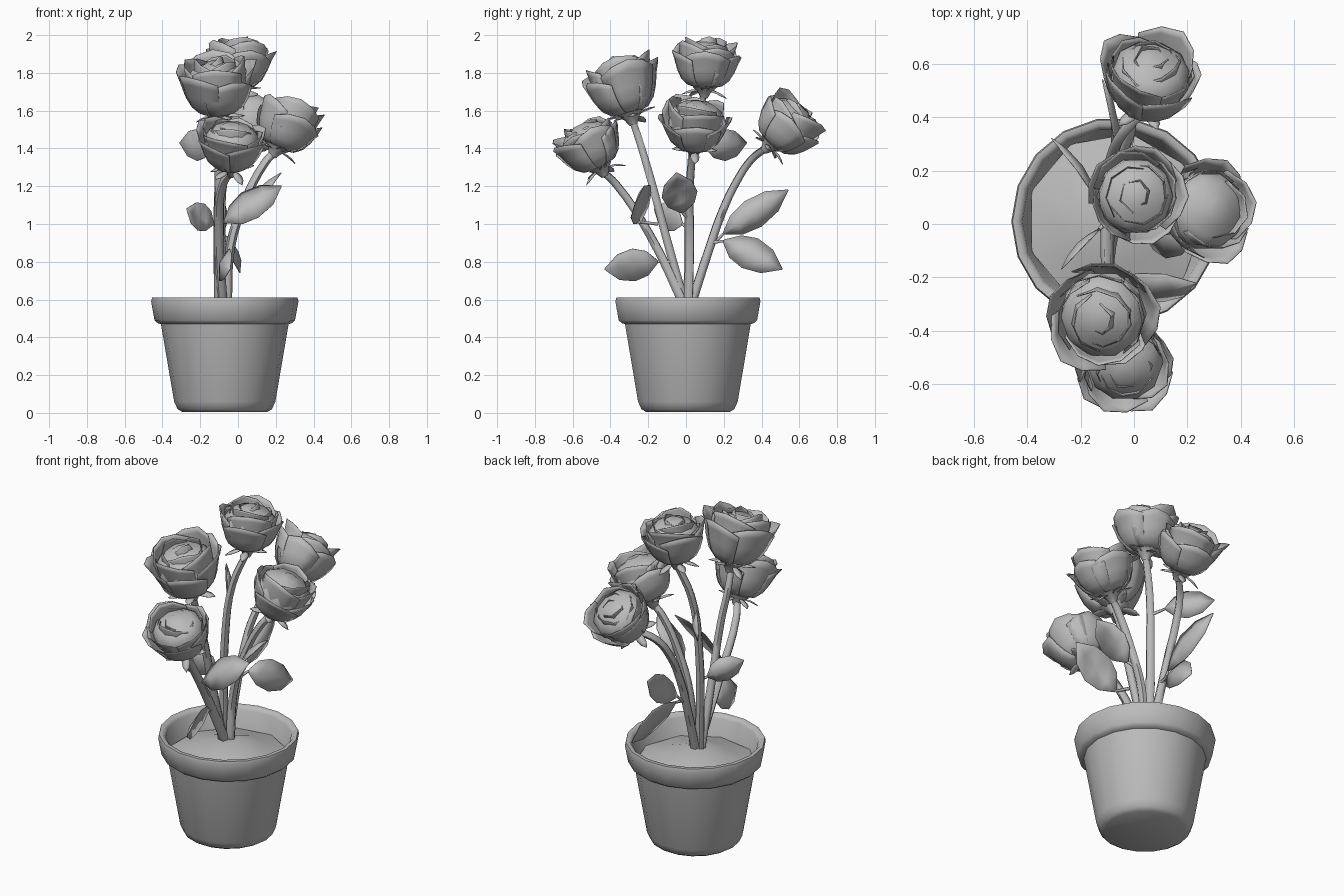
import bpy, bmesh, math, random
from mathutils import Vector

random.seed(4)
if "Cube" in bpy.data.objects:
    bpy.data.objects.remove(bpy.data.objects["Cube"])

grey = bpy.data.materials.new("plain grey")
grey.use_nodes = True
grey.diffuse_color = (0.5, 0.5, 0.5, 1)
grey.node_tree.nodes["Principled BSDF"].inputs["Base Color"].default_value = (0.5, 0.5, 0.5, 1)

parts = []
UP = Vector((0, 0, 1))


def finish(name, bm, thickness=0):
    bmesh.ops.remove_doubles(bm, verts=bm.verts, dist=0.0001)
    mesh = bpy.data.meshes.new(name)
    bm.to_mesh(mesh)
    bm.free()
    mesh.materials.append(grey)
    ob = bpy.data.objects.new(name, mesh)
    bpy.context.collection.objects.link(ob)
    if thickness:
        mod = ob.modifiers.new("thickness", 'SOLIDIFY')
        mod.thickness = thickness
    parts.append(ob)


def add_grid(bm, rows):
    """Skin a list of rows of points."""
    grid = [[bm.verts.new(p) for p in row] for row in rows]
    for a, b in zip(grid, grid[1:]):
        for i in range(len(a) - 1):
            bm.faces.new((a[i], a[i + 1], b[i + 1], b[i]))


def lathe(name, profile, sides, place):
    bm = bmesh.new()
    add_grid(bm, [[place(r, math.tau * i / sides, z) for i in range(sides + 1)]
                  for r, z in profile])
    finish(name, bm)


def tube(name, points, r0, r1):
    curve = bpy.data.curves.new(name, 'CURVE')
    curve.dimensions = '3D'
    curve.bevel_depth = 1
    curve.bevel_resolution = 1
    curve.resolution_u = 4
    curve.use_fill_caps = True
    spline = curve.splines.new('BEZIER')
    spline.bezier_points.add(len(points) - 1)
    for i, (bp, p) in enumerate(zip(spline.bezier_points, points)):
        bp.co = p
        bp.handle_left_type = bp.handle_right_type = 'AUTO'
        bp.radius = r0 + (r1 - r0) * i / (len(points) - 1)
    ob = bpy.data.objects.new(name, curve)
    bpy.context.collection.objects.link(ob)
    bpy.ops.object.select_all(action='DESELECT')
    ob.select_set(True)
    bpy.context.view_layer.objects.active = ob
    bpy.ops.object.convert(target='MESH')
    ob = bpy.context.view_layer.objects.active
    ob.data.materials.clear()
    ob.data.materials.append(grey)
    parts.append(ob)


def add_blade(bm, base, tip, width, side, fold=0.15, bend=0.1):
    """Pointed oval blade folded along its midrib."""
    base, tip = Vector(base), Vector(tip)
    along = tip - base
    side = Vector(side)
    side = (side - along * side.dot(along) / along.length_squared).normalized()
    out = along.normalized().cross(side)
    rows = []
    for t, w in ((0, 0.08), (0.2, 0.75), (0.45, 1), (0.74, 0.78), (1, 0.02)):
        mid = base + along * t + out * along.length * bend * math.sin(math.pi * t)
        half = width * w / 2
        rows.append([mid + side * half * s - out * abs(s) * half * fold * 2 for s in (-1, 0, 1)])
    add_grid(bm, rows)


def rose(name, centre, axis, size, turn):
    axis = Vector(axis).normalized()
    rot = UP.rotation_difference(axis).to_matrix()
    centre = Vector(centre)

    def place(r, a, z):
        return centre + rot @ Vector((r * math.cos(a), r * math.sin(a), z)) * size

    # Rings of overlapping petals: count, radius, lip curl, top height, lowest visible part
    bm = bmesh.new()
    rings = ((5, 0.16, 0.016, 0.075, 0), (4, 0.142, 0.008, 0.105, 0.45),
             (3, 0.108, -0.01, 0.115, 0.8), (2, 0.066, -0.016, 0.12, 0.88))
    for k, (count, radius, lip, top, low) in enumerate(rings):
        for n in range(count):
            mid = turn + k * 0.7 + math.tau * n / count + random.uniform(-0.15, 0.15)
            half = math.pi / count * 1.3
            high = top + random.uniform(-0.035, 0.025)
            curl = lip + random.uniform(-0.012, 0.018)
            rows = []
            for step in (0, 0.08, 0.25, 0.5, 0.8, 1):
                v = low + (1 - low) * step
                row = []
                for u in (-1, -0.5, 0, 0.5, 1):
                    r = radius * (0.15 + 0.85 * math.sin(math.pi / 2 * v ** 0.45))
                    r += curl * v ** 4 * (1.3 - 0.8 * abs(u)) + 0.007 * u * v
                    z = -0.14 + (high + 0.14) * v - 0.045 * v * v * abs(u) ** 1.6
                    row.append(place(r, mid + half * u, z))
                rows.append(row)
            add_grid(bm, rows)
    finish(name + "_petals", bm, 0.004)

    # Closed heart of tightly packed petals
    lathe(name + "_heart", ((0.142, 0.0), (0.135, 0.05), (0.1, 0.082), (0.06, 0.093),
                            (0.035, 0.11), (0, 0.102)), 10, place)

    # Calyx with flaring sepals
    lathe(name + "_calyx", ((0.018, -0.19), (0.034, -0.16), (0.065, -0.132)), 8, place)
    bm = bmesh.new()
    for n in range(5):
        a = turn + math.tau * n / 5
        add_blade(bm, place(0.03, a, -0.15), place(0.12, a, -0.15 + random.uniform(-0.05, 0.02)),
                  0.045 * size, rot @ Vector((-math.sin(a), math.cos(a), 0)))
    finish(name + "_sepals", bm, 0.003)
    return centre - axis * 0.16 * size


# Pot and soil
def around_pot(r, a, z):
    return Vector((-0.07 + r * math.cos(a), 0.01 + r * math.sin(a), z))


lathe("pot", ((0, 0.005), (0.225, 0.005), (0.25, 0.02), (0.268, 0.06), (0.338, 0.47),
              (0.355, 0.475), (0.372, 0.49), (0.39, 0.59), (0.385, 0.61), (0.365, 0.612),
              (0.348, 0.59), (0.33, 0.48), (0.3, 0.42), (0, 0.42)), 18, around_pot)
lathe("soil", ((0.334, 0.485), (0.18, 0.53), (0, 0.59)), 9, around_pot)

# Roses on their stems: centre, facing, size, then stem points
ROSES = {
    "back_rose": ((0.06, 0.545, 1.53), (0.1, 0.65, 0.7), 1.05,
                  [(-0.08, 0.02, 0.55), (-0.09, 0.12, 0.86), (-0.09, 0.19, 1.06),
                   (-0.08, 0.26, 1.21), (-0.04, 0.345, 1.34)]),
    "top_rose": ((0.005, 0.105, 1.86), (0.05, 0.05, 1), 1.02,
                 [(-0.1, 0.01, 0.55), (-0.1, 0.02, 1.2), (-0.07, 0.05, 1.5)]),
    "left_rose": ((0.265, 0.05, 1.535), (0.4, 0.05, 0.85), 1.05,
                  [(-0.06, 0.01, 0.55), (-0.04, 0.02, 0.88), (0.04, 0.02, 1.13), (0.14, 0.03, 1.32)]),
    "front_rose": ((-0.115, -0.335, 1.735), (-0.08, -0.27, 1), 1.15,
                   [(-0.1, 0, 0.55), (-0.1, -0.11, 0.95), (-0.1, -0.19, 1.25), (-0.11, -0.26, 1.48)]),
    "low_front_rose": ((-0.035, -0.515, 1.425), (0, -0.45, 0.9), 1.02,
                       [(-0.08, 0, 0.55), (-0.1, -0.19, 0.94), (-0.08, -0.37, 1.21)]),
}
for i, (name, (centre, axis, size, path)) in enumerate(ROSES.items()):
    end = rose(name, centre, axis, size, i * 1.3)
    tube(name + "_stem", path + [end], 0.027, 0.02)

# Leaves: stalk start, base, tip, width, width direction
LEAVES = (
    ((-0.09, -0.08, 0.8), (-0.09, -0.15, 0.8), (-0.04, -0.43, 0.76), 0.18, (0.3, 0, 1)),
    ((-0.09, 0.04, 1.38), (-0.14, 0.1, 1.41), (-0.31, 0.32, 1.43), 0.17, UP),
    ((-0.1, 0.01, 0.98), (-0.13, -0.02, 1.0), (-0.27, -0.17, 1.08), 0.15, UP),
    ((-0.1, -0.15, 1.0), (-0.07, -0.24, 1.01), (0.23, -0.22, 1.2), 0.19, (0, 0.6, 1)),
    ((0.0, 0.02, 1.02), (0.03, -0.02, 1.06), (0.23, -0.05, 1.27), 0.19, (0, 1, 0.2)),
    ((-0.09, 0.13, 0.88), (-0.08, 0.2, 0.95), (-0.12, 0.54, 1.18), 0.16, UP),
    ((-0.08, 0.13, 0.9), (-0.07, 0.2, 0.91), (0.01, 0.51, 0.76), 0.18, (-0.3, 0, 1)),
)
for i, (start, base, tip, width, side) in enumerate(LEAVES):
    bm = bmesh.new()
    add_blade(bm, base, tip, width, side)
    finish(f"leaf_{i + 1}", bm, 0.004)
    tube(f"leaf_stalk_{i + 1}", [start, base], 0.01, 0.007)

# Smooth shading with crisp edges
bpy.ops.object.select_all(action='DESELECT')
for ob in parts:
    ob.select_set(True)
bpy.context.view_layer.objects.active = parts[0]
bpy.ops.object.shade_smooth_by_angle(angle=math.radians(60))
